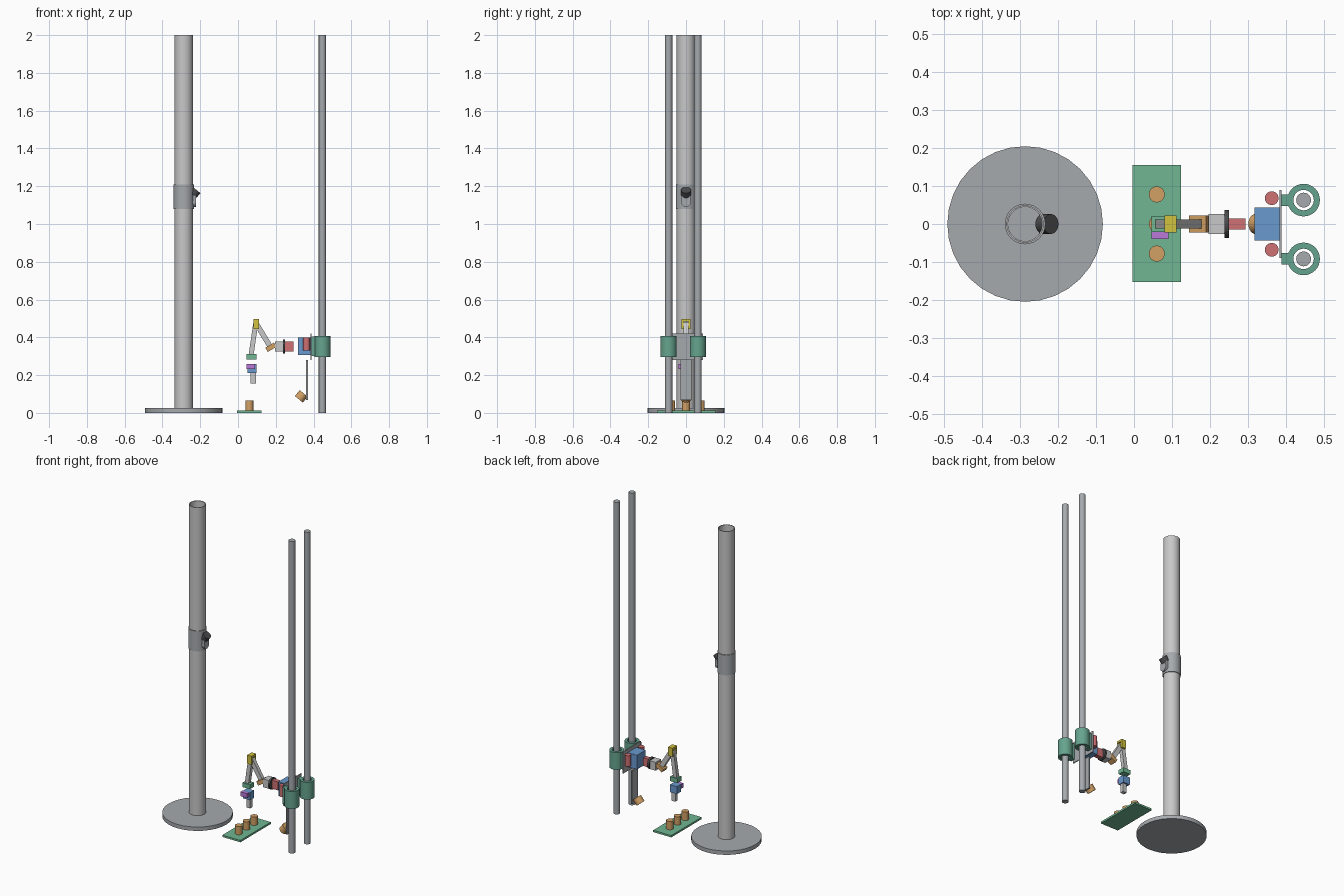
import bpy, bmesh, math
from mathutils import Vector, Matrix

if "Cube" in bpy.data.objects:
    bpy.data.objects.remove(bpy.data.objects["Cube"])


def material(name, r, g, b):
    lin = [((c / 255 + 0.055) / 1.055) ** 2.4 for c in (r, g, b)] + [1]
    m = bpy.data.materials.new(name)
    m.use_nodes = True
    m.diffuse_color = lin
    m.node_tree.nodes["Principled BSDF"].inputs["Base Color"].default_value = lin
    return m


GREY = material("steel grey", 166, 170, 174)
LIGHT = material("light grey", 200, 200, 200)
DARK = material("dark grey", 75, 75, 77)
GREEN = material("tray green", 112, 182, 146)
TEAL = material("sleeve teal", 102, 164, 142)
BLUE = material("blue", 106, 154, 206)
RED = material("red", 207, 113, 115)
ORANGE = material("orange", 210, 160, 100)
YELLOW = material("yellow", 210, 194, 62)
PURPLE = material("purple", 186, 120, 216)


def finish(name, bm, mat, smooth=False):
    bmesh.ops.recalc_face_normals(bm, faces=bm.faces)
    me = bpy.data.meshes.new(name)
    bm.to_mesh(me)
    bm.free()
    me.materials.append(mat)
    ob = bpy.data.objects.new(name, me)
    bpy.context.collection.objects.link(ob)
    if smooth:
        bpy.ops.object.select_all(action='DESELECT')
        ob.select_set(True)
        bpy.context.view_layer.objects.active = ob
        bpy.ops.object.shade_smooth_by_angle(angle=math.radians(35))
    return ob


def box(name, mat, x, y, z):
    """Box from (low, high) extents."""
    bm = bmesh.new()
    size = [b - a for a, b in (x, y, z)]
    mid = [(a + b) / 2 for a, b in (x, y, z)]
    bmesh.ops.create_cube(bm, size=1, matrix=Matrix.Translation(mid) @ Matrix.Diagonal((*size, 1)))
    return finish(name, bm, mat)


def between(a, b):
    a, b = Vector(a), Vector(b)
    rot = (b - a).to_track_quat('Z', 'Y').to_matrix().to_4x4()
    return Matrix.Translation((a + b) / 2) @ rot, (b - a).length


def bar(name, mat, a, b, thick, half_width):
    """Tilted box along a line in the x-z plane, given as (x, z) ends."""
    (ax, az), (bx, bz) = a, b
    angle = math.atan2(bx - ax, bz - az)
    length = math.hypot(bx - ax, bz - az)
    bm = bmesh.new()
    m = Matrix.Translation(((ax + bx) / 2, 0, (az + bz) / 2)) @ Matrix.Rotation(angle, 4, 'Y')
    bmesh.ops.create_cube(bm, size=1, matrix=m @ Matrix.Diagonal((thick, 2 * half_width, length, 1)))
    return finish(name, bm, mat)


def cylinder(name, mat, a, b, r, seg=32):
    bm = bmesh.new()
    m, length = between(a, b)
    bmesh.ops.create_cone(bm, cap_ends=True, segments=seg, radius1=r, radius2=r, depth=length, matrix=m)
    return finish(name, bm, mat, True)


def tube(name, mat, x, y, z0, z1, outer, inner):
    """Hollow upright pipe spun from a rectangular wall section."""
    bm = bmesh.new()
    ring = [bm.verts.new((x + r, y, z)) for r, z in
            ((inner, z0), (outer, z0), (outer, z1), (inner, z1))]
    edges = [bm.edges.new((ring[i], ring[(i + 1) % 4])) for i in range(4)]
    bmesh.ops.spin(bm, geom=ring + edges, cent=(x, y, 0), axis=(0, 0, 1),
                   angle=math.tau, steps=32, use_merge=True)
    bmesh.ops.remove_doubles(bm, verts=bm.verts, dist=0.0001)
    return finish(name, bm, mat, True)


# Column with round base and clamp collar
PX = -0.287
cylinder("column_base", GREY, (PX, 0, 0), (PX, 0, 0.025), 0.205)
tube("column", LIGHT, PX, 0, 0.025, 2, 0.049, 0.045)
tube("column_collar", GREY, PX, 0, 1.08, 1.21, 0.0535, 0.049)
box("collar_bracket", GREY, (-0.25, -0.222), (-0.024, 0.024), (1.12, 1.15))
cylinder("collar_bracket_end", GREY, (-0.25, 0, 1.115), (-0.222, 0, 1.115), 0.025)
cylinder("collar_knob", DARK, (-0.24, 0, 1.155), (-0.219, 0, 1.18), 0.026)

# Twin guide rods with sliding sleeves
RX = 0.447
for side, y in (("left", 0.063), ("right", -0.092)):
    cylinder(side + "_rod", GREY, (RX, y, 0), (RX, y, 2), 0.0195)
    tube(side + "_sleeve", TEAL, RX, y, 0.297, 0.408, 0.043, 0.027)
    box(side + "_sleeve_tab", TEAL, (0.389, 0.412), (y - 0.015, y + 0.015), (0.30, 0.405))

# Carriage plate, motor box and side motors
box("carriage_plate", GREY, (0.383, 0.389), (-0.09, 0.09), (0.28, 0.42))
box("carriage_box", BLUE, (0.317, 0.383), (-0.044, 0.044), (0.307, 0.398))
for side, y in (("left", 0.068), ("right", -0.068)):
    cylinder(side + "_motor", RED, (0.363, y, 0.33), (0.363, y, 0.40), 0.018)

# Hanging plate with tilted sensor
box("hanging_plate", GREY, (0.361, 0.37), (-0.03, 0.03), (0.068, 0.28))
sensor = cylinder("sensor", ORANGE, (0.322, 0, 0.072), (0.348, 0, 0.103), 0.027)
sensor.data.materials.append(GREY)
for face in sensor.data.polygons:
    if face.normal.x < -0.5 and face.normal.z < -0.5 and len(face.vertices) > 4:
        face.material_index = 1

# Arm: shoulder
box("shoulder_motor", RED, (0.248, 0.294), (-0.014, 0.014), (0.325, 0.378))
cylinder("shoulder_disc", DARK, (0.238, 0, 0.352), (0.25, 0, 0.352), 0.037)
box("shoulder_block", LIGHT, (0.197, 0.24), (-0.027, 0.027), (0.325, 0.378))
bar("shoulder_joint", ORANGE, (0.151, 0.334), (0.197, 0.361), 0.026, 0.022)

# Arm: links and U-shaped elbow bracket
bar("upper_link", LIGHT, (0.174, 0.345), (0.097, 0.472), 0.028, 0.012)
bar("lower_link", LIGHT, (0.094, 0.475), (0.069, 0.305), 0.026, 0.012)
box("elbow_top", YELLOW, (0.081, 0.112), (-0.023, 0.023), (0.485, 0.498))
for side, y in (("left", 0.0175), ("right", -0.0175)):
    box(side + "_elbow_cheek", YELLOW, (0.081, 0.112), (y - 0.0055, y + 0.0055), (0.443, 0.486))

# Wrist, gripper body and finger
box("wrist", GREEN, (0.046, 0.099), (-0.021, 0.021), (0.283, 0.311))
box("gripper_body", BLUE, (0.05, 0.099), (-0.021, 0.021), (0.212, 0.26))
box("gripper_motor", PURPLE, (0.046, 0.091), (-0.04, -0.021), (0.232, 0.26))
box("gripper_finger", LIGHT, (0.067, 0.094), (-0.012, 0.012), (0.155, 0.212))

# Sample tray with three round samples
box("tray", GREEN, (-0.004, 0.124), (-0.153, 0.155), (0, 0.012))
for i in (-1, 0, 1):
    y = i * 0.078
    cylinder("sample_%d" % (i + 2), ORANGE, (0.06, y, 0.012), (0.06, y, 0.065), 0.021)
